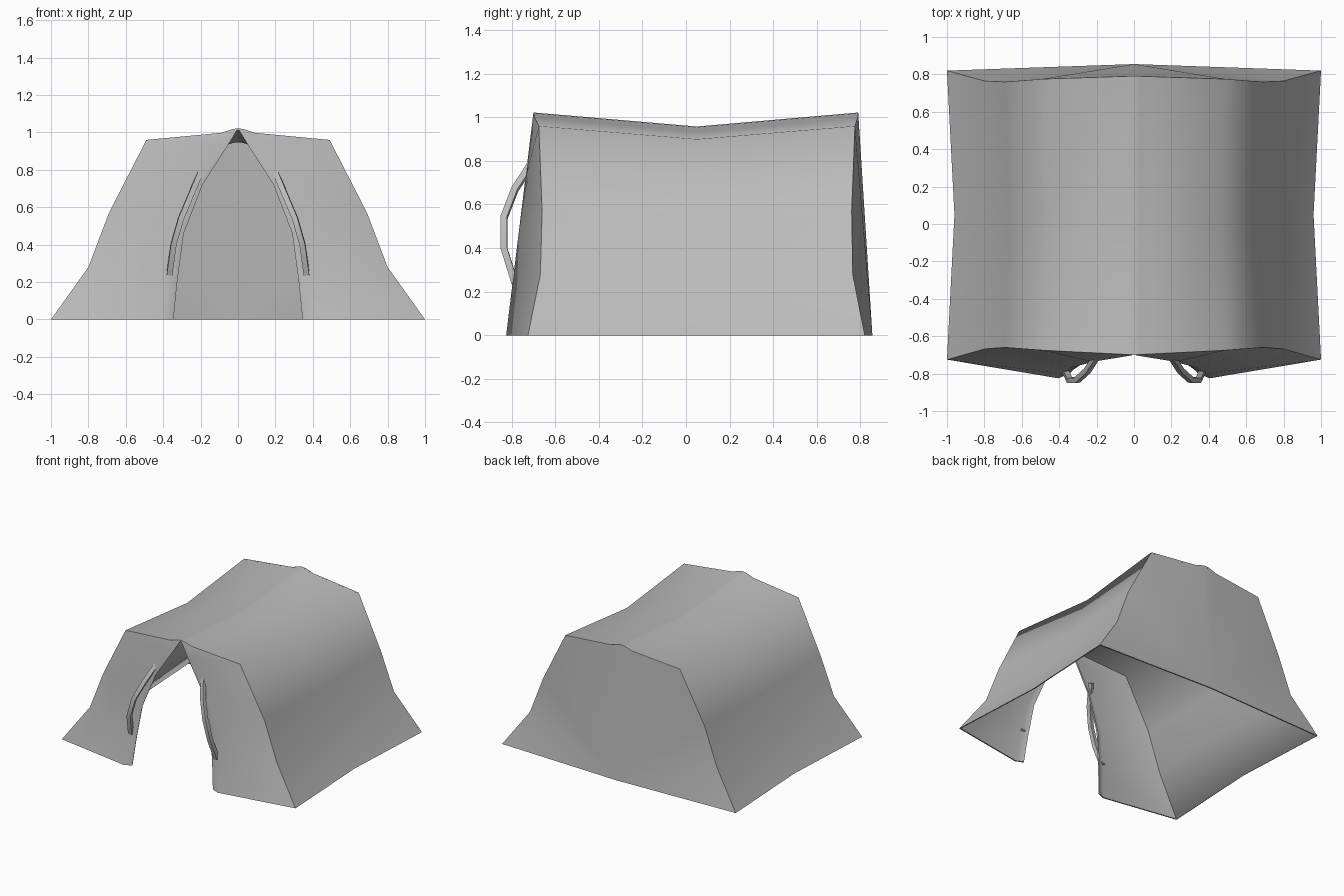
import bpy, bmesh
from mathutils import Vector

cube = bpy.data.objects.get("Cube")
if cube:
    bpy.data.objects.remove(cube, do_unlink=True)

canvas = bpy.data.materials.new("canvas_grey")
canvas.use_nodes = True
grey = (0.5, 0.5, 0.5, 1)
canvas.diffuse_color = grey
canvas.node_tree.nodes["Principled BSDF"].inputs["Base Color"].default_value = grey


def select(obj):
    bpy.ops.object.select_all(action='DESELECT')
    obj.select_set(True)
    bpy.context.view_layer.objects.active = obj


def cloth(name, rows, mirror=False, thickness=0.01):
    """Thin smooth sheet lofted through rows of points."""
    bm = bmesh.new()
    grid = [[bm.verts.new(p) for p in row] for row in rows]
    for a, b in zip(grid, grid[1:]):
        for i in range(len(a) - 1):
            bm.faces.new((a[i], a[i + 1], b[i + 1], b[i]))
    bmesh.ops.remove_doubles(bm, verts=bm.verts, dist=0.0001)
    mesh = bpy.data.meshes.new(name)
    bm.to_mesh(mesh)
    bm.free()
    mesh.materials.append(canvas)
    obj = bpy.data.objects.new(name, mesh)
    bpy.context.collection.objects.link(obj)
    select(obj)
    if mirror:
        obj.modifiers.new("Mirror", 'MIRROR')
        bpy.ops.object.modifier_apply(modifier="Mirror")
    solid = obj.modifiers.new("Solidify", 'SOLIDIFY')
    solid.thickness = thickness
    solid.offset = -1
    bpy.ops.object.modifier_apply(modifier="Solidify")
    for v in obj.data.vertices:
        v.co.z = max(v.co.z, 0)
    bpy.ops.object.shade_smooth_by_angle(angle=1.15)
    return obj


# Half outline from ridge to ground: x, z, front y, back y
outline = [(0, 1.022, -0.70, 0.79), (0.03, 1.018, -0.698, 0.79),
           (0.09, 0.998, -0.695, 0.788), (0.49, 0.96, -0.675, 0.775),
           (0.69, 0.57, -0.66, 0.76), (0.80, 0.28, -0.668, 0.765),
           (1.0, 0, -0.725, 0.82)]
front = [Vector((x, y, z)) for x, z, y, _ in outline]
back = [Vector((x, y, z)) for x, z, _, y in outline]
middle = [Vector((x * 0.96, 0.05, z * 0.937)) for x, z, _, _ in outline]


def full(half):
    return [Vector((-p.x, p.y, p.z)) for p in half[:0:-1]] + half


# Roof and sides, sagging in the middle
cloth("canopy", [full(front), full(middle), full(back)])

# Back wall, fanned from the bottom centre
cloth("back_wall", [back, [Vector((0, 0.855, 0))] * len(back)], mirror=True)

# Front wall with open flaps and a turned-in hem
opening = [(0, 1.022), (0.025, 0.98), (0.055, 0.93), (0.19, 0.72),
           (0.29, 0.46), (0.325, 0.2), (0.345, 0)]


def front_y(z):
    return -0.825 + 0.1225 * z


hem = [Vector((x * 1.17, front_y(z), z)) for x, z in opening]
lip = [Vector((x, front_y(z) + 0.025 * max(0, 1 - z), z)) for x, z in opening]
hem[0] = lip[0] = front[0]
cloth("front_wall", [lip, hem, front], mirror=True)

# Bowed flap ties either side of the doorway
tie_path = [(0.195, -0.70, 0.80), (0.25, -0.785, 0.67), (0.305, -0.835, 0.54),
            (0.345, -0.835, 0.40), (0.367, -0.785, 0.24)]
for side, sign in (("left", 1), ("right", -1)):
    curve = bpy.data.curves.new(side + "_flap_tie", 'CURVE')
    curve.dimensions = '3D'
    curve.bevel_depth = 0.021
    curve.bevel_resolution = 0
    curve.use_fill_caps = True
    spline = curve.splines.new('POLY')
    spline.points.add(len(tie_path) - 1)
    for point, (x, y, z) in zip(spline.points, tie_path):
        point.co = (sign * x, y, z, 1)
    curve.materials.append(canvas)
    tie = bpy.data.objects.new(side + "_flap_tie", curve)
    bpy.context.collection.objects.link(tie)
    select(tie)
    bpy.ops.object.convert(target='MESH')
    bpy.ops.object.shade_smooth_by_angle(angle=0.6)
